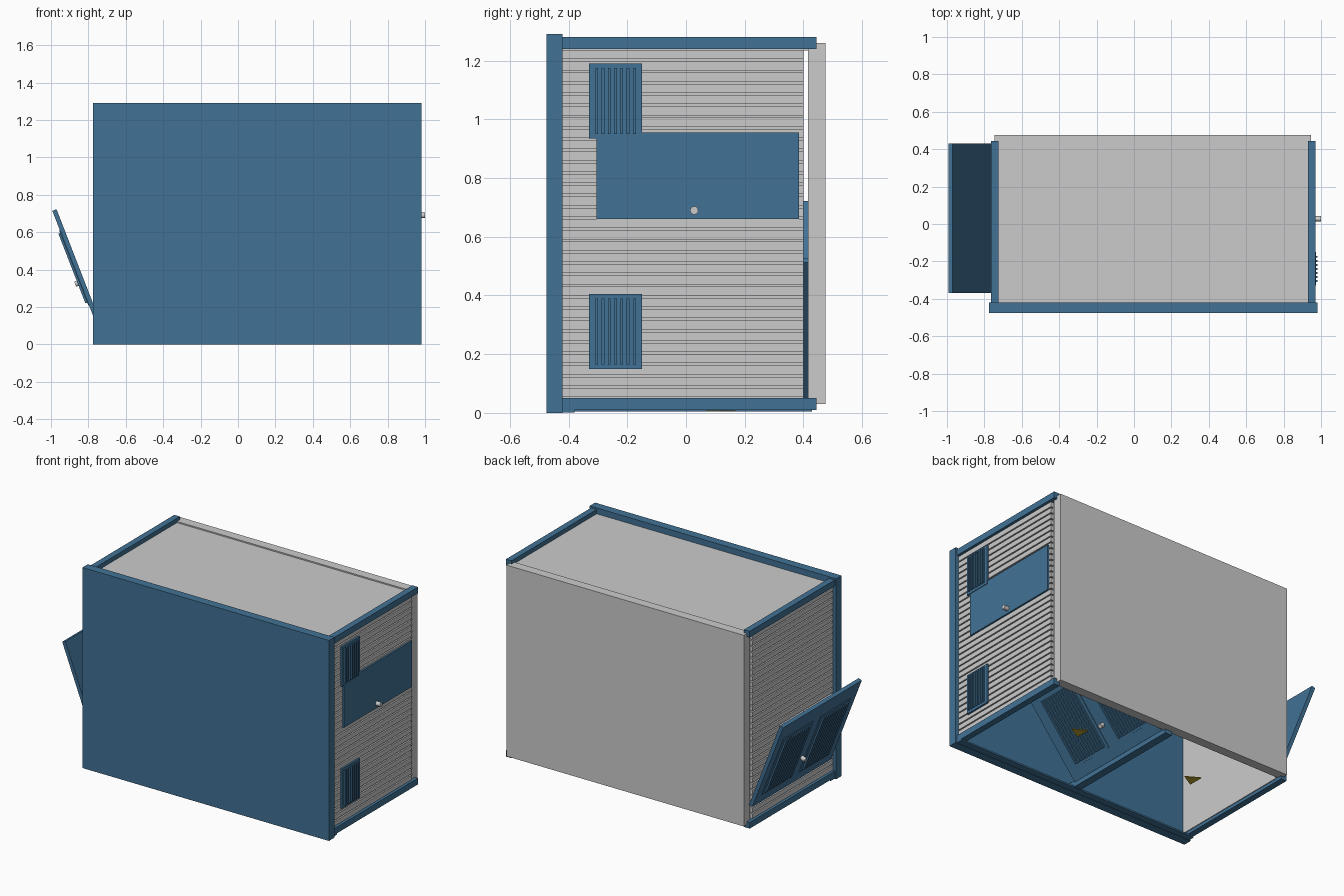
import bpy, bmesh, math
from mathutils import Matrix, Vector

if "Cube" in bpy.data.objects:
    bpy.data.objects.remove(bpy.data.objects["Cube"])

CX = 0.1025  # mid-plane of the cabinet body


def material(name, rgb):
    m = bpy.data.materials.new(name)
    m.diffuse_color = (*rgb, 1)
    m.use_nodes = True
    m.node_tree.nodes["Principled BSDF"].inputs["Base Color"].default_value = m.diffuse_color
    return m


BLUE = material("blue_paint", (0.053, 0.168, 0.305))
YELLOW = material("warning_yellow", (0.5, 0.37, 0.03))


def finish(name, bm, mat=None, matrix=None):
    if matrix:
        bm.transform(matrix)
        if matrix.determinant() < 0:
            bmesh.ops.reverse_faces(bm, faces=bm.faces)
    me = bpy.data.meshes.new(name)
    bm.to_mesh(me)
    bm.free()
    ob = bpy.data.objects.new(name, me)
    bpy.context.collection.objects.link(ob)
    if mat:
        me.materials.append(mat)
    return ob


def add_box(bm, x0, x1, y0, y1, z0, z1):
    m = Matrix.Translation(((x0 + x1) / 2, (y0 + y1) / 2, (z0 + z1) / 2))
    m = m @ Matrix.Diagonal((x1 - x0, y1 - y0, z1 - z0, 1))
    bmesh.ops.create_cube(bm, size=1, matrix=m)


def box(name, dims, mat=None, matrix=None):
    bm = bmesh.new()
    add_box(bm, *dims)
    return finish(name, bm, mat, matrix)


def grille(name, x, y0, y1, z0, z1, fins, rim, matrix=None):
    """Vent facing +x: a backing plate with raised upright fins."""
    bm = bmesh.new()
    add_box(bm, x, x + 0.012, y0, y1, z0, z1)
    pitch = (y1 - y0 - 2 * rim) / fins
    for i in range(fins):
        y = y0 + rim + (i + 0.5) * pitch
        add_box(bm, x + 0.01, x + 0.022, y - pitch * 0.22, y + pitch * 0.22, z0 + rim, z1 - rim)
    return finish(name, bm, BLUE, matrix)


def knob(name, x0, x1, y, z, r, matrix=None):
    bm = bmesh.new()
    m = Matrix.Translation(((x0 + x1) / 2, y, z)) @ Matrix.Rotation(math.pi / 2, 4, 'Y')
    bmesh.ops.create_cone(bm, cap_ends=True, segments=16, radius1=r, radius2=r,
                          depth=x1 - x0, matrix=m)
    return finish(name, bm, None, matrix)


def leaf(name, length, matrix):
    """Hinged door leaf, outer face towards +x, hinge along y at the origin."""
    box(name + "_panel", (-0.024, 0, -0.37, 0.43, 0, length), BLUE, matrix)
    for side, y0 in (("front", -0.31), ("back", 0.07)):
        grille(f"{name}_{side}_grille", -0.008, y0, y0 + 0.30, 0.07, length - 0.11, 12, 0.015, matrix)
    knob(name + "_knob", -0.002, 0.028, 0.03, 0.20, 0.014, matrix)


# Main shell
box("front_plate", (-0.775, 0.98, -0.475, -0.42, 0, 1.29), BLUE)
box("front_bottom_lip", (-0.765, 0.97, -0.43, -0.38, 0.002, 0.012), BLUE)
box("back_plate", (-0.745, 0.947, 0.415, 0.475, 0.03, 1.26))
box("top_panel", (-0.73, 0.935, -0.42, 0.42, 1.235, 1.252))
box("bottom_middle_beam", (CX - 0.025, CX + 0.025, -0.42, 0.43, 0.005, 0.045), BLUE)

# Slatted side walls and their rails, mirrored about the body's mid-plane
MIRROR = Matrix.Translation((2 * CX, 0, 0)) @ Matrix.Diagonal((-1, 1, 1, 1))
SLATS = 31
for side, m in (("right", Matrix.Identity(4)), ("left", MIRROR)):
    for level, z in (("bottom", 0.01), ("top", 1.24)):
        box(f"{side}_{level}_rail", (0.93, 0.97, -0.42, 0.445, z, z + 0.04), BLUE, m)
    bm = bmesh.new()
    add_box(bm, 0.925, 0.935, -0.42, 0.40, 0.03, 1.245)
    pitch = 1.19 / SLATS
    for i in range(SLATS):
        z = 0.05 + i * pitch
        add_box(bm, 0.933, 0.957, -0.42, 0.40, z + 0.004, z + pitch - 0.004)
    finish(f"{side}_slatted_wall", bm, None, m)

# Right side fittings
for level, z in (("lower", 0.15), ("upper", 0.935)):
    grille(f"{level}_side_vent", 0.96, -0.33, -0.15, z, z + 0.255, 7, 0.015)
box("side_hatch", (0.953, 0.968, -0.305, 0.385, 0.66, 0.955), BLUE)
knob("side_hatch_knob", 0.965, 1.0, 0.028, 0.69, 0.014)

# Open door on the left side, and the one swung up inside from the middle beam
left = (Matrix.Translation((-0.772, 0, 0.145)) @ Matrix.Diagonal((-1, 1, 1, 1))
        @ Matrix.Rotation(math.radians(21.2), 4, 'Y'))
leaf("left_door", 0.61, left)
inner = Matrix.Translation((CX + 0.03, 0, 0.03)) @ Matrix.Rotation(math.radians(39), 4, 'Y')
leaf("inner_door", 0.62, inner)

# Triangular warning plates under the two compartments
for side, x in (("right", 0.51), ("left", -0.335)):
    bm = bmesh.new()
    m = Matrix.Translation((x, 0.118, 0.006)) @ Matrix.Rotation(-math.pi / 2, 4, 'Z')
    bmesh.ops.create_cone(bm, cap_ends=True, segments=3, radius1=0.058, radius2=0.058,
                          depth=0.004, matrix=m)
    # turn one corner towards the front
    c = Vector((x, 0.118, 0))
    low = min(v.co.y for v in bm.verts) - c.y
    if abs(low) < 0.05:
        bmesh.ops.rotate(bm, verts=bm.verts, cent=c, matrix=Matrix.Rotation(math.pi, 3, 'Z'))
    finish(f"{side}_warning_plate", bm, YELLOW)
